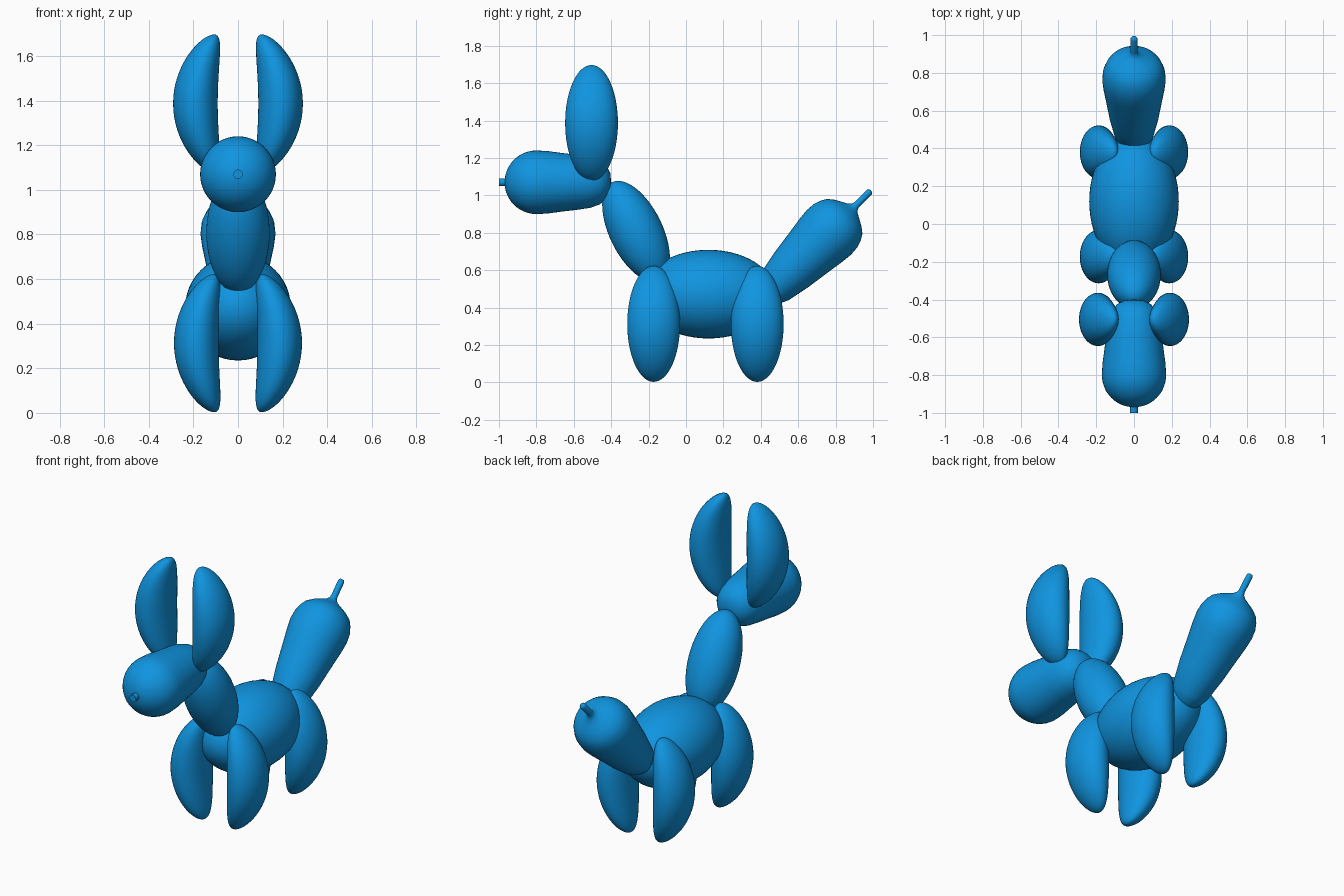
import bpy, bmesh
from math import sin, cos, pi, radians
from mathutils import Vector

if "Cube" in bpy.data.objects:
    bpy.data.objects.remove(bpy.data.objects["Cube"])

blue = bpy.data.materials.new("blue_rubber")
blue.diffuse_color = (0.005, 0.3, 0.75, 1)
blue.use_nodes = True
blue.node_tree.nodes["Principled BSDF"].inputs["Base Color"].default_value = blue.diffuse_color
SEG = 48


def make(name, rings, angle=60):
    """Skin a list of rings; single-point rings close the ends."""
    bm = bmesh.new()
    loops = [[bm.verts.new(p) for p in ring] for ring in rings]
    for a, b in zip(loops, loops[1:]):
        for i in range(SEG):
            j = (i + 1) % SEG
            if len(a) == 1:
                bm.faces.new((a[0], b[i], b[j]))
            elif len(b) == 1:
                bm.faces.new((a[i], b[0], a[j]))
            else:
                bm.faces.new((a[i], b[i], b[j], a[j]))
    bmesh.ops.recalc_face_normals(bm, faces=bm.faces)
    me = bpy.data.meshes.new(name)
    bm.to_mesh(me)
    bm.free()
    ob = bpy.data.objects.new(name, me)
    bpy.context.collection.objects.link(ob)
    me.materials.append(blue)
    bpy.ops.object.select_all(action='DESELECT')
    ob.select_set(True)
    bpy.context.view_layer.objects.active = ob
    bpy.ops.object.shade_smooth_by_angle(angle=radians(angle))
    return ob


def lathe(name, profile, origin, tilt, angle=60):
    """Revolve (distance, radius) points about an axis in the YZ plane."""
    axis = Vector((0, cos(tilt), sin(tilt)))
    side = Vector((0, -sin(tilt), cos(tilt)))
    rings = []
    for s, r in profile:
        c = Vector(origin) + axis * s
        if r == 0:
            rings.append([c])
        else:
            rings.append([c + Vector((r * cos(2 * pi * i / SEG), 0, 0))
                          + side * r * sin(2 * pi * i / SEG) for i in range(SEG)])
    return make(name, rings, angle)


def ellipse(a, b, n=28):
    return [(-a * cos(pi * k / n), b * sin(pi * k / n) if 0 < k < n else 0)
            for k in range(n + 1)]


def lobe(name, sx, y, z, out):
    """Bent bubble with a flattish inner side, used for ears and legs."""
    rings, n = [], 32
    for k in range(n + 1):
        t, w = -cos(pi * k / n), sin(pi * k / n)
        x = 0.107 + out * max(0, 1 - t * t) ** 0.9
        if k in (0, n):
            rings.append([Vector((sx * x, y, z + 0.31 * t))])
        else:
            rings.append([Vector((sx * (x + 0.1 * w * cos(2 * pi * i / SEG)),
                                  y + 0.141 * w * sin(2 * pi * i / SEG),
                                  z + 0.31 * t)) for i in range(SEG)])
    return make(name, rings)


# Body and neck bubbles
lathe("body", ellipse(0.36, 0.237), (0, 0.12, 0.472), 0)
lathe("neck", ellipse(0.293, 0.142), (0, -0.267, 0.807), radians(116))

# Head: round snout tapering to the back
snout = [(-0.80 - 0.17 * cos(pi / 2 * k / 12), 0.17 * sin(pi / 2 * k / 12))
         for k in range(13)]
snout[0] = (-0.97, 0)
lathe("head", snout + [(-0.74, 0.167), (-0.66, 0.156), (-0.58, 0.147), (-0.51, 0.136),
                       (-0.46, 0.118), (-0.425, 0.09), (-0.405, 0.05), (-0.40, 0)],
      (0, 0, 1.07), 0)
lathe("nose_nub", [(-1, 0), (-1, 0.021), (-0.94, 0.021), (-0.94, 0)], (0, 0, 1.07), 0, 30)

# Tail with a tied end
lathe("tail", [(-0.11, 0), (-0.09, 0.045), (-0.05, 0.08), (0, 0.104), (0.13, 0.13),
               (0.25, 0.147), (0.35, 0.162), (0.41, 0.168), (0.46, 0.164), (0.50, 0.15),
               (0.53, 0.132), (0.555, 0.10), (0.575, 0.064), (0.59, 0.036), (0.605, 0.022),
               (0.62, 0.018), (0.715, 0.018), (0.724, 0.012), (0.727, 0)],
      (0, 0.475, 0.513), radians(45))

# Ears and legs, mirrored
for side, sx in (("left", 1), ("right", -1)):
    lobe("ear_" + side, sx, -0.505, 1.387, 0.084)
    lobe("front_leg_" + side, sx, -0.173, 0.313, 0.08)
    lobe("back_leg_" + side, sx, 0.381, 0.313, 0.08)
